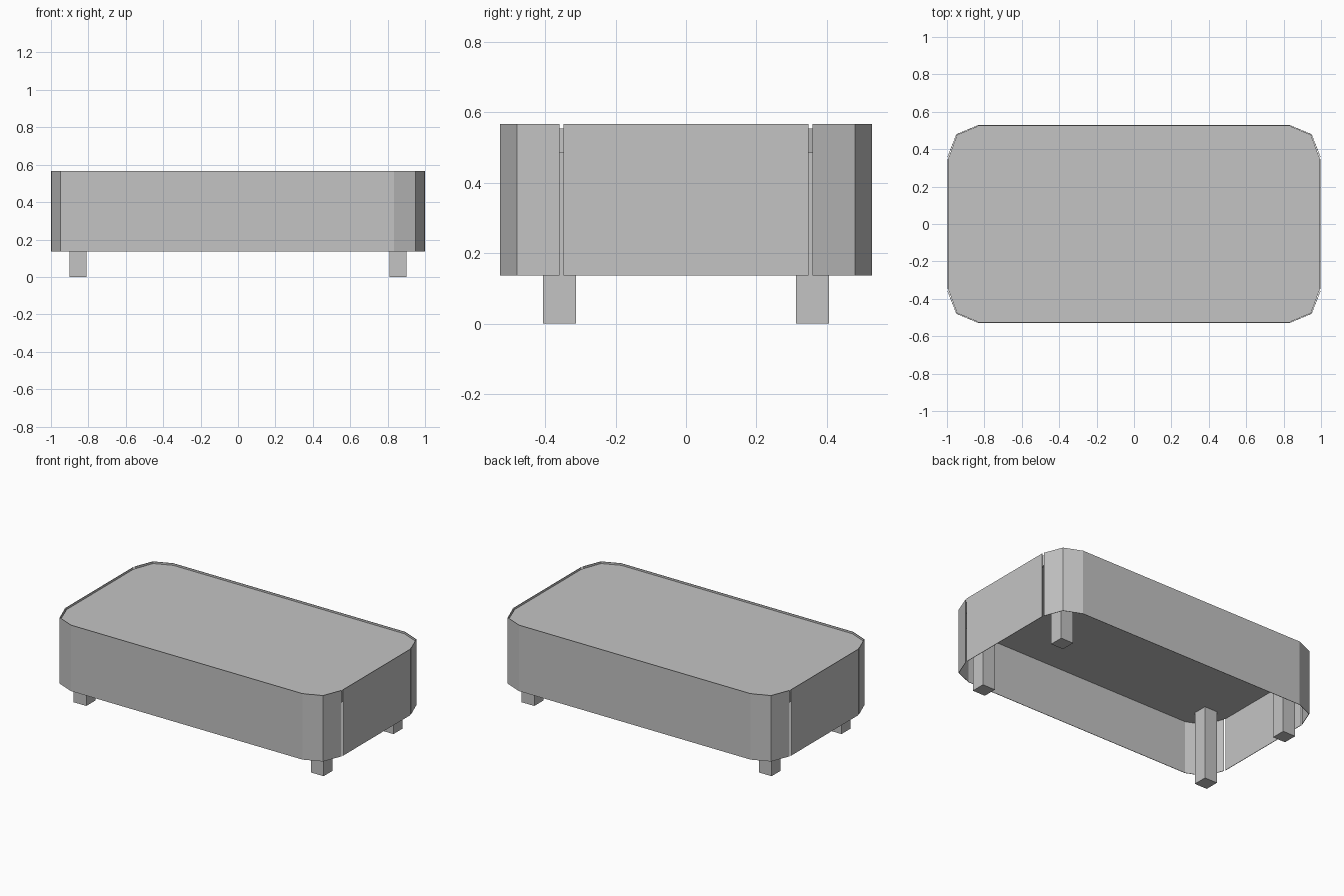
import bpy, bmesh

cube = bpy.data.objects.get("Cube")
if cube:
    bpy.data.objects.remove(cube, do_unlink=True)

# One grey finish for every part
grey = bpy.data.materials.new("plain_grey")
grey.use_nodes = True
colour = (0.55, 0.55, 0.55, 1)
grey.diffuse_color = colour
grey.node_tree.nodes["Principled BSDF"].inputs["Base Color"].default_value = colour

FLOOR, LEG_TOP, BOARD_TOP, RIM = 0.137, 0.485, 0.555, 0.567


def finish(name, bm):
    mesh = bpy.data.meshes.new(name)
    bm.to_mesh(mesh)
    bm.free()
    mesh.materials.append(grey)
    obj = bpy.data.objects.new(name, mesh)
    bpy.context.collection.objects.link(obj)
    return obj


def panel(name, path):
    """Thin upright panel following a plan path, thickened inward."""
    bm = bmesh.new()
    low = [bm.verts.new((x, y, FLOOR)) for x, y in path]
    high = [bm.verts.new((x, y, RIM)) for x, y in path]
    for i in range(len(path) - 1):
        bm.faces.new((low[i], low[i + 1], high[i + 1], high[i]))
    obj = finish(name, bm)
    solid = obj.modifiers.new("thickness", "SOLIDIFY")
    solid.thickness = 0.003
    solid.offset = -1


def prism(name, outline, bottom, top):
    """Solid block extruded upward from a plan outline."""
    bm = bmesh.new()
    base = bm.faces.new([bm.verts.new((x, y, bottom)) for x, y in outline])
    result = bmesh.ops.extrude_face_region(bm, geom=[base])
    verts = [v for v in result["geom"] if isinstance(v, bmesh.types.BMVert)]
    bmesh.ops.translate(bm, verts=verts, vec=(0, 0, top - bottom))
    bmesh.ops.recalc_face_normals(bm, faces=bm.faces)
    finish(name, bm)


# Front and back aprons wrap around the faceted corners
half = [(0.835, -0.528), (0.95, -0.48), (0.997, -0.36)]
front = [(-x, y) for x, y in reversed(half)] + half
panel("front_apron", front)
panel("back_apron", [(-x, -y) for x, y in front])

# End aprons, separated from the corners by narrow slits
for side, name in ((1, "left_apron"), (-1, "right_apron")):
    panel(name, [(side, -side * 0.348), (side, side * 0.348)])

# Thick board held just inside the aprons
edge = [(0.833, -0.524), (0.946, -0.477), (0.995, -0.345)]
board_front = [(-x, y) for x, y in reversed(edge)] + edge
prism("table_board", board_front + [(-x, -y) for x, y in board_front], LEG_TOP, BOARD_TOP)

# Four square legs reaching the board
for sx, side in ((1, "left"), (-1, "right")):
    for sy, end in ((-1, "front"), (1, "back")):
        x0, x1, y0, y1 = sx * 0.81, sx * 0.902, sy * 0.313, sy * 0.406
        prism(f"{end}_{side}_leg", [(x0, y0), (x1, y0), (x1, y1), (x0, y1)], 0, LEG_TOP)
